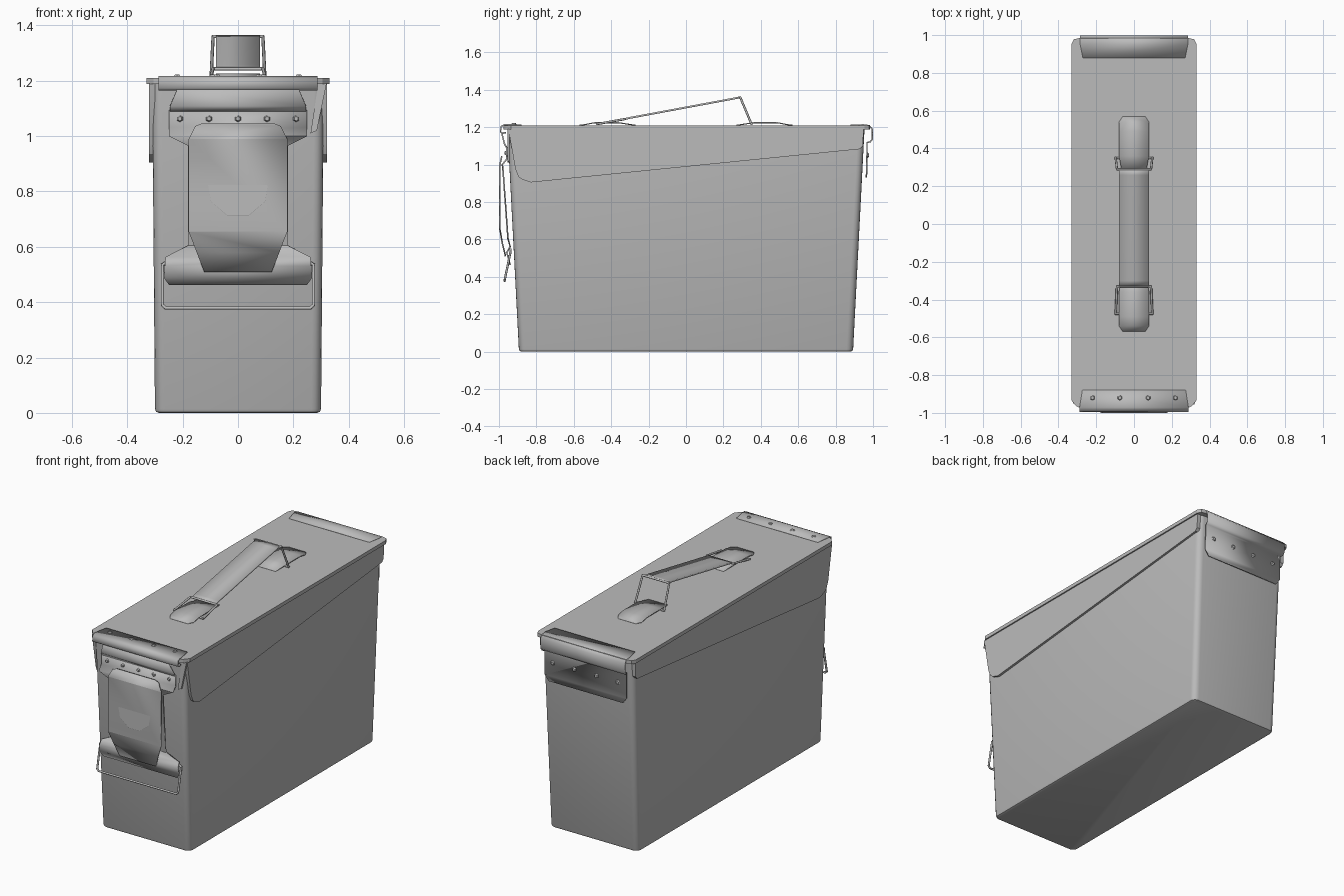
import bpy, bmesh, math
from mathutils import Vector, Matrix

if "Cube" in bpy.data.objects:
    bpy.data.objects.remove(bpy.data.objects["Cube"])

steel = bpy.data.materials.new("grey painted steel")
steel.diffuse_color = (0.5, 0.5, 0.5, 1)
steel.use_nodes = True
steel.node_tree.nodes["Principled BSDF"].inputs["Base Color"].default_value = steel.diffuse_color


def finish(bm, name, smooth=35):
    bmesh.ops.recalc_face_normals(bm, faces=bm.faces)
    me = bpy.data.meshes.new(name)
    bm.to_mesh(me)
    bm.free()
    ob = bpy.data.objects.new(name, me)
    bpy.context.collection.objects.link(ob)
    me.materials.append(steel)
    bpy.ops.object.select_all(action='DESELECT')
    ob.select_set(True)
    bpy.context.view_layer.objects.active = ob
    bpy.ops.object.shade_smooth_by_angle(angle=math.radians(smooth))
    return ob


def extrude(bm, pts, vec):
    """Closed prism from a flat outline."""
    f = bm.faces.new([bm.verts.new(p) for p in pts])
    r = bmesh.ops.extrude_face_region(bm, geom=[f], use_keep_orig=True)
    bmesh.ops.translate(bm, vec=vec,
                        verts=[v for v in r['geom'] if isinstance(v, bmesh.types.BMVert)])


def thicken(ob, t):
    m = ob.modifiers.new("thickness", 'SOLIDIFY')
    m.thickness = t
    m.offset = 0


def strip(name, prof, width, t=0.008):
    """Bent sheet: profile of (y, z, width scale) swept across x."""
    bm = bmesh.new()
    rows = [[bm.verts.new((s * width * k, y, z)) for s in (-1, 1)] for y, z, k in prof]
    for a, b in zip(rows, rows[1:]):
        bm.faces.new((a[0], a[1], b[1], b[0]))
    ob = finish(bm, name)
    thicken(ob, t)


def pressed_plate(name, half, bends, t=0.008):
    """Mirrored (x, z) outline bent in y according to (z, y) bends."""
    pts = half + [(-x, z) for x, z in reversed(half)]
    bm = bmesh.new()
    bm.faces.new([bm.verts.new((x, 0, z)) for x, z in pts])
    for z, _ in bends[1:-1]:
        bmesh.ops.bisect_plane(bm, geom=bm.verts[:] + bm.edges[:] + bm.faces[:],
                               plane_co=(0, 0, z), plane_no=(0, 0, 1))
    for v in bm.verts:
        for (z0, y0), (z1, y1) in zip(bends, bends[1:]):
            if z1 - 1e-5 <= v.co.z <= z0 + 1e-5:
                v.co.y = y0 + (y1 - y0) * (z0 - v.co.z) / (z0 - z1)
    ob = finish(bm, name)
    thicken(ob, t)


def wire(name, pts, r=0.006):
    bm = bmesh.new()
    for a, b in zip(pts, pts[1:]):
        a, b = Vector(a), Vector(b)
        d = b - a
        m = Matrix.Translation((a + b) / 2) @ d.to_track_quat('Z', 'Y').to_matrix().to_4x4()
        bmesh.ops.create_cone(bm, cap_ends=True, segments=8, radius1=r, radius2=r,
                              depth=d.length + r, matrix=m)
    finish(bm, name, 50)


def studs(name, spots, axis, r=0.016, h=0.01, sides=6, top=0.6):
    bm = bmesh.new()
    q = Vector(axis).to_track_quat('Z', 'Y').to_matrix().to_4x4()
    for p in spots:
        bmesh.ops.create_cone(bm, cap_ends=True, segments=sides, radius1=r, radius2=r * top,
                              depth=h, matrix=Matrix.Translation(p) @ q)
    finish(bm, name, 20)


# Tapered can with rounded corners
bm = bmesh.new()
bmesh.ops.create_cube(bm, size=2)
for v in bm.verts:
    up = v.co.z > 0
    v.co = (v.co.x * (0.31 if up else 0.3), v.co.y * (0.955 if up else 0.893), 1.2 if up else 0)
upright = [e for e in bm.edges if abs(e.verts[0].co.z - e.verts[1].co.z) > 1]
bmesh.ops.bevel(bm, geom=upright, offset=0.035, segments=4, profile=0.5, affect='EDGES')
rim = [e for e in bm.edges if all(v.co.z < 0.001 for v in e.verts)]
bmesh.ops.bevel(bm, geom=rim, offset=0.014, segments=2, profile=0.5, affect='EDGES')
finish(bm, "can_body", 40)

# Lid top with clipped corners
bm = bmesh.new()
half = [(0.285, -0.975), (0.305, -0.965), (0.33, -0.935), (0.33, 0.955), (0.318, 0.978), (0.285, 0.985)]
extrude(bm, [(x, y, 1.188) for x, y in half] + [(-x, y, 1.188) for x, y in reversed(half)],
        (0, 0, 0.022))
finish(bm, "lid_top", 20)

# Wedge-shaped lid skirts on both sides
for s, side in ((-1, "left"), (1, "right")):
    bm = bmesh.new()
    prof = [(-0.95, 1.19), (-0.912, 0.975), (-0.895, 0.935), (-0.875, 0.92), (-0.83, 0.905),
            (0.93, 1.083), (0.945, 1.1), (0.95, 1.19)]
    extrude(bm, [(s * 0.3, y, z) for y, z in prof], (s * 0.022, 0, 0))
    finish(bm, f"lid_skirt_{side}", 20)

# Small corner tab at the front right
bm = bmesh.new()
extrude(bm, [(0.32, -0.955, 1.19), (0.29, -0.955, 1.19), (0.262, -0.955, 1.01), (0.285, -0.955, 1.02)],
        (0, 0.012, 0))
finish(bm, "corner_tab")

# End plates folded over the lid
strip("front_lid_plate", [(-0.88, 1.211, .95), (-0.97, 1.213, 1), (-0.988, 1.205, 1), (-0.992, 1.175, 1),
                          (-0.98, 1.168, 1), (-0.962, 1.172, 1)], 0.288)
strip("back_hinge_plate", [(0.88, 1.211, .95), (0.95, 1.212, 1), (0.98, 1.208, 1), (0.995, 1.19, 1),
                           (0.995, 1.135, 1), (0.985, 1.122, 1), (0.968, 1.118, .97),
                           (0.966, 0.965, .97), (0.964, 0.93, .88)], 0.285)
row = (-0.22, -0.075, 0.075, 0.22)
studs("lid_rivets", [(x, -0.92, 1.217) for x in row], (0, 0, 1))
studs("hinge_rivets", [(x, 0.973, 1.05) for x in row], (0, 1, 0))

# Latch: backing plate, front lever, round emboss
pressed_plate("latch_backing",
              [(0.25, 1.095), (0.25, 1.0), (0.18, 0.965), (0.18, 0.605), (0.262, 0.562),
               (0.268, 0.49), (0.25, 0.464)],
              [(1.095, -0.958), (1.03, -0.958), (1.0, -0.982), (0.965, -0.978), (0.605, -0.952),
               (0.562, -0.94), (0.53, -0.958), (0.464, -0.94)])
pressed_plate("latch_lever",
              [(0.13, 1.045), (0.155, 1.035), (0.178, 0.99), (0.178, 0.655), (0.122, 0.51)],
              [(1.045, -0.985), (0.99, -0.997), (0.655, -0.995), (0.58, -0.982), (0.51, -0.965)])
studs("latch_emboss", [(0, -0.997, 0.82)], (0, -1, 0), r=0.125, h=0.006, sides=9, top=0.9)
studs("latch_rivets", [(x, -0.965, 1.063) for x in (-0.21, -0.105, 0, 0.105, 0.21)], (0, -1, 0), r=0.013)
strip("latch_link_plate", [(-0.985, 1.168, .9), (-0.97, 1.11, 1), (-0.958, 1.09, 1)], 0.245)

# Wire bail under the latch
wire("latch_bail", [(-0.255, -0.938, 0.545), (-0.273, -0.938, 0.535), (-0.273, -0.968, 0.39),
                    (-0.262, -0.97, 0.379), (0.262, -0.97, 0.379), (0.273, -0.968, 0.39),
                    (0.273, -0.938, 0.535), (0.255, -0.938, 0.545)])

# Carry handle: strap, end loops and lid brackets
strip("handle_strap", [(-0.33, 1.243, 1), (-0.3, 1.25, 1), (0.26, 1.354, 1), (0.29, 1.36, 1)], 0.079, 0.01)
for name, y0, z0, y1 in (("front", -0.33, 1.243, -0.475), ("back", 0.29, 1.36, 0.35)):
    z1 = 1.217
    wire(f"handle_loop_{name}",
         [(-0.078, y1, z1), (-0.097, y1, z1), (-0.09, y0, z0), (0.09, y0, z0),
          (0.097, y1, z1), (0.078, y1, z1)])
for s, name in ((-1, "front"), (1, "back")):
    strip(f"handle_bracket_{name}",
          [(s * 0.57, 1.21, .75), (s * 0.54, 1.214, 1), (s * 0.49, 1.224, 1), (s * 0.36, 1.224, 1),
           (s * 0.27, 1.21, .8)], 0.079, 0.006)
